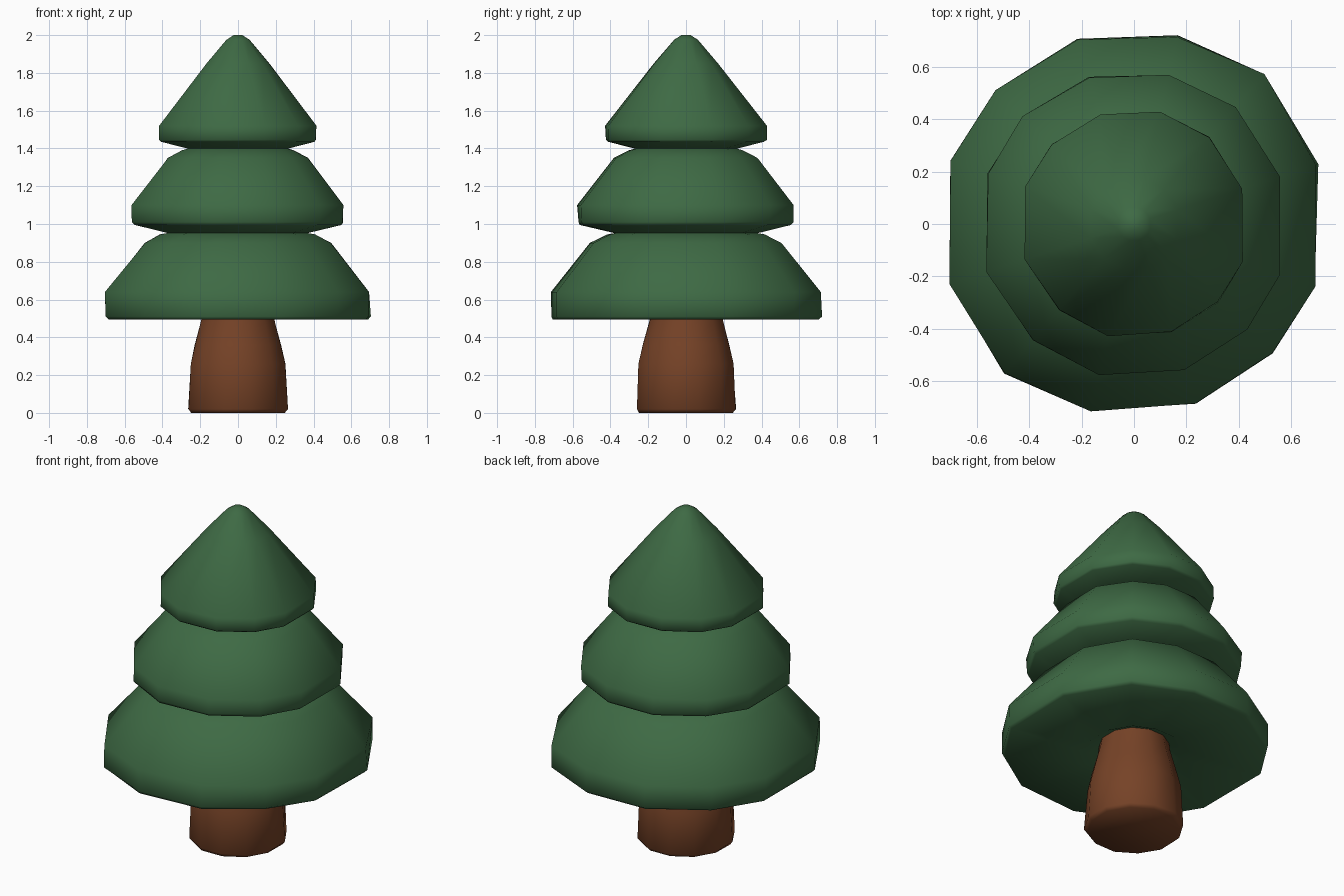
import bpy, bmesh, math, random

random.seed(4)
cube = bpy.data.objects.get("Cube")
if cube:
    bpy.data.objects.remove(cube, do_unlink=True)


def make_material(name, rgb):
    mat = bpy.data.materials.new(name)
    mat.use_nodes = True
    mat.diffuse_color = (*rgb, 1)
    mat.node_tree.nodes["Principled BSDF"].inputs["Base Color"].default_value = (*rgb, 1)
    return mat


def lathe(name, profile, angles, mat, wobble=0.0, lobes=None):
    """Stack rings of (radius, height) and bridge them; caps close both ends."""
    bm = bmesh.new()
    n = len(angles)
    lobes = lobes or [1] * n
    rings = []
    for radius, z in profile:
        ring = []
        for a, lobe in zip(angles, lobes):
            t = math.radians(a)
            r = radius * lobe * (1 + random.uniform(-wobble, wobble))
            ring.append(bm.verts.new((r * math.cos(t), r * math.sin(t), z)))
        rings.append(ring)
    for low, high in zip(rings, rings[1:]):
        for i in range(n):
            j = (i + 1) % n
            bm.faces.new((low[i], low[j], high[j], high[i]))
    bm.faces.new(rings[0][::-1])
    bm.faces.new(rings[-1])
    bmesh.ops.recalc_face_normals(bm, faces=bm.faces)
    mesh = bpy.data.meshes.new(name)
    bm.to_mesh(mesh)
    bm.free()
    mesh.materials.append(mat)
    obj = bpy.data.objects.new(name, mesh)
    bpy.context.collection.objects.link(obj)
    bpy.ops.object.select_all(action="DESELECT")
    obj.select_set(True)
    bpy.context.view_layer.objects.active = obj
    bpy.ops.object.shade_smooth_by_angle(angle=math.radians(55))
    return obj


green = make_material("pine green", (0.048, 0.144, 0.058))
brown = make_material("bark brown", (0.18, 0.055, 0.02))

# Slightly uneven twelve-sided outline shared by the foliage tiers
outline = [18, 49, 77, 107, 136, 161, 198, 229, 257, 289, 317, 341]

# Lowest tier, with a shallow recess around the trunk
lathe("lower_foliage",
      [(0.19, 0.54), (0.27, 0.50), (0.72, 0.495), (0.735, 0.51), (0.735, 0.64),
       (0.52, 0.9), (0.43, 0.945), (0.34, 0.96)],
      outline, green, 0.008,
      [1, 1.03, 1, 1, 1, 1.01, 1, 1.03, 1, 0.99, 0.98, 1])

# Middle tier
lathe("middle_foliage",
      [(0.36, 0.945), (0.575, 0.995), (0.588, 1.01), (0.588, 1.1),
       (0.39, 1.35), (0.31, 1.39), (0.24, 1.41)],
      outline, green, 0.008)

# Pointed top tier
lathe("top_foliage",
      [(0.26, 1.395), (0.425, 1.435), (0.437, 1.445), (0.437, 1.52),
       (0.175, 1.85), (0.065, 1.975), (0.025, 2.0)],
      outline, green, 0.008)

# Tapered trunk reaching up into the lowest tier
lathe("trunk",
      [(0.255, 0), (0.272, 0.02), (0.258, 0.26), (0.235, 0.36), (0.2, 0.49), (0.19, 0.55)],
      [15 + 30 * i for i in range(12)], brown, 0.012)
